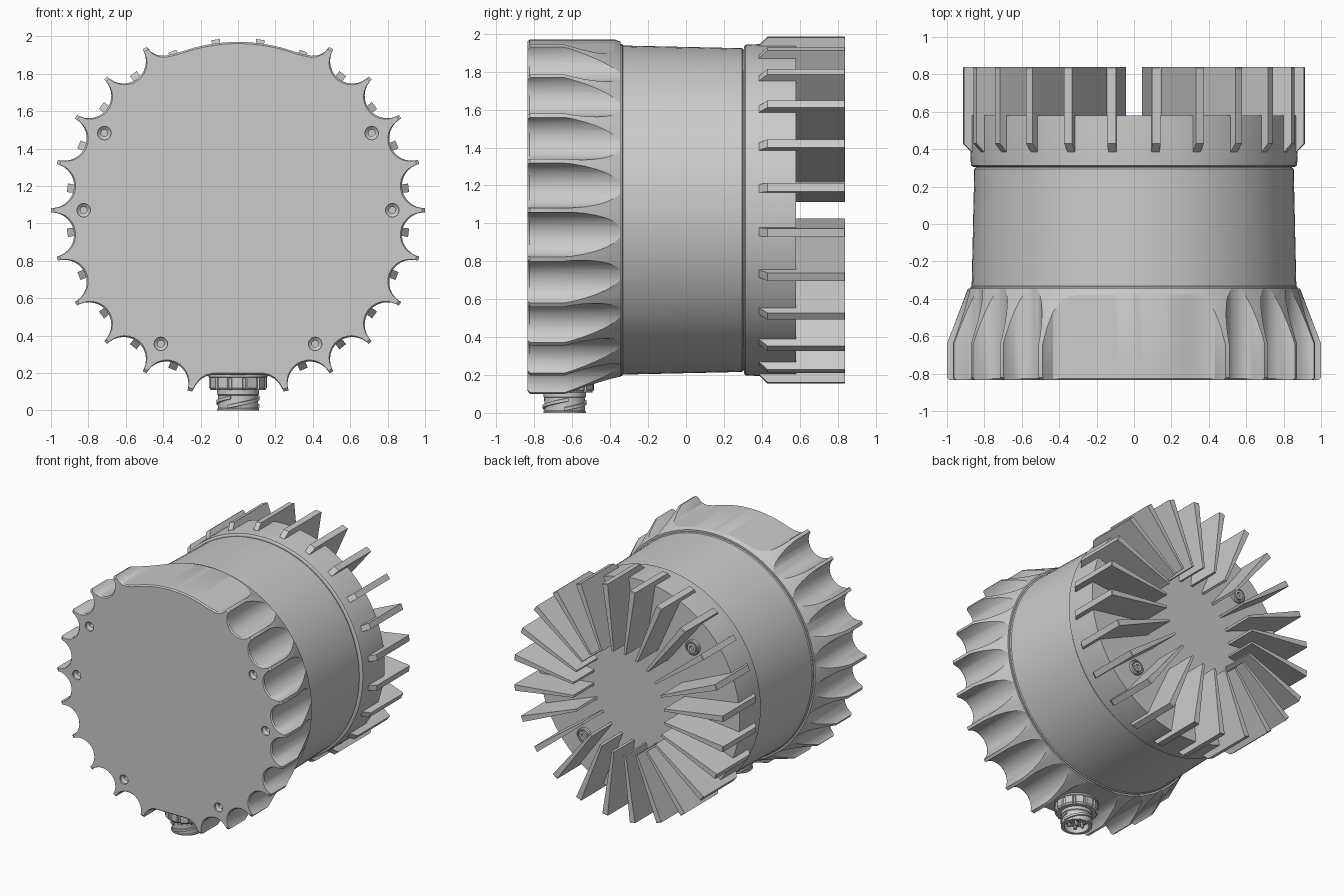
import bpy, bmesh, math
from math import cos, sin, radians, pi
from mathutils import Matrix, Vector

if "Cube" in bpy.data.objects:
    bpy.data.objects.remove(bpy.data.objects["Cube"])

ZC = 1.07                                              # height of the main axis
AXIS_Y = Matrix.Translation((0, 0, ZC)) @ Matrix.Rotation(-pi / 2, 4, 'X')


def finish(name, bm, angle=30):
    bmesh.ops.recalc_face_normals(bm, faces=bm.faces)
    me = bpy.data.meshes.new(name)
    bm.to_mesh(me)
    bm.free()
    ob = bpy.data.objects.new(name, me)
    bpy.context.collection.objects.link(ob)
    smooth(ob, angle)
    return ob


def smooth(ob, angle=30):
    bpy.ops.object.select_all(action='DESELECT')
    ob.select_set(True)
    bpy.context.view_layer.objects.active = ob
    bpy.ops.object.shade_smooth_by_angle(angle=radians(angle))


def loft(bm, rings):
    """Skin equal-sized rings of points and cap both ends."""
    rows = [[bm.verts.new(p) for p in ring] for ring in rings]
    n = len(rows[0])
    for a, b in zip(rows, rows[1:]):
        for i in range(n):
            j = (i + 1) % n
            bm.faces.new((a[i], a[j], b[j], b[i]))
    bm.faces.new(rows[0])
    bm.faces.new(rows[-1])


def lathe(bm, profile, segs, mat):
    """Revolve (radius, height) points around the local z of mat."""
    loft(bm, [[mat @ Vector((r * cos(2 * pi * i / segs), r * sin(2 * pi * i / segs), h))
               for i in range(segs)] for r, h in profile])


def turned(name, profile, segs=96, mat=AXIS_Y):
    bm = bmesh.new()
    lathe(bm, profile, segs, mat)
    return finish(name, bm)


def boolean(ob, cutter, op):
    m = ob.modifiers.new(op.lower(), 'BOOLEAN')
    m.operation, m.solver, m.object = op, 'EXACT', cutter
    bpy.ops.object.select_all(action='DESELECT')
    ob.select_set(True)
    bpy.context.view_layer.objects.active = ob
    bpy.ops.object.modifier_apply(modifier=m.name)
    bpy.data.objects.remove(cutter)


# Front bezel outline: scallops every 15 degrees, smooth arc on top, flat below
def scallop(deg, c=1.005, rho=0.12, steps=14):
    a = radians(deg)
    pts = []
    for k in range(steps + 1):
        t = -pi / 2 + pi * k / steps
        u, v = c - rho * cos(t), rho * sin(t)
        pts.append((u * cos(a) - v * sin(a), u * sin(a) + v * cos(a)))
    return pts


def polar(pairs):
    return [(r * cos(radians(d)), r * sin(radians(d))) for d, r in pairs]


lip = [(60.6, 1.012), (61.3, 0.965), (62.5, 0.935), (64.5, 0.915), (67.5, 0.904)]
top_arc = lip + [(d, 0.9) for d in range(71, 110, 2)] + [(180 - d, r) for d, r in lip[::-1]]
half = [(255.7, 1.012), (256.4, 0.96), (257.6, 0.925), (259, 0.905), (261, 0.891)]
bottom_flat = half + [(540 - d, r) for d, r in half[::-1]]

outline = []
for i in range(9):
    outline += scallop(-67.5 + 15 * i)
outline += polar(top_arc)
for i in range(9):
    outline += scallop(127.5 + 15 * i)
outline += polar(bottom_flat)

bm = bmesh.new()
loft(bm, [[(x * s, y, ZC + z * s) for x, z in outline]
          for s, y in ((0.99, -0.835), (1, -0.825), (1, -0.345))])
bezel = finish("front_bezel", bm)
cone = turned("bezel_cone", [(0.985, -0.9), (0.985, -0.835), (1, -0.822), (1, -0.64),
                             (0.888, -0.345), (0.888, -0.3)], 144)
boolean(bezel, cone, 'INTERSECT')

# Countersunk screw holes in the front face
bm = bmesh.new()
for deg in (0, 30, 150, 180, 240, 300):
    p = Vector((0.825 * cos(radians(deg)), 0, 0.825 * sin(radians(deg))))
    lathe(bm, [(0.036, -0.9), (0.036, -0.82), (0.018, -0.805), (0.018, -0.77)], 24,
          Matrix.Translation(p) @ AXIS_Y)
boolean(bezel, finish("hole_cutter", bm), 'DIFFERENCE')
smooth(bezel)

# Drum body and rear heat sink base
turned("drum_body", [(0.875, -0.36), (0.875, -0.337), (0.868, -0.332), (0.854, 0.295),
                     (0.846, 0.302), (0.846, 0.33)])
turned("heat_sink_base", [(0.86, 0.306), (0.872, 0.313), (0.876, 0.4), (0.876, 0.58)])

# Radial cooling fins, thinner towards the centre
bm = bmesh.new()
side = [(0.4, 0.56), (0.4, 0.84), (0.915, 0.84), (0.92, 0.835),
        (0.92, 0.43), (0.876, 0.385), (0.84, 0.385), (0.84, 0.56)]
for i in range(24):
    a = radians(7.5 + 15 * i)
    rings = []
    for s in (-1, 1):
        ring = []
        for r, y in side:
            h = s * (0.009 + 0.014 * (r - 0.4) / 0.52)
            ring.append((r * cos(a) - h * sin(a), y, ZC + r * sin(a) + h * cos(a)))
        rings.append(ring)
    loft(bm, rings)
finish("cooling_fins", bm, 15)

# Rear screws sitting between fins
for i, deg in enumerate((135, -45)):
    p = Vector((0.67 * cos(radians(deg)), 0, 0.67 * sin(radians(deg))))
    turned(f"rear_screw_{i + 1}", [(0.058, 0.57), (0.058, 0.60), (0.052, 0.606), (0.044, 0.606),
                                   (0.044, 0.592), (0.036, 0.592), (0.036, 0.608),
                                   (0.018, 0.608), (0.018, 0.59)], 24,
           Matrix.Translation(p) @ AXIS_Y)

# Cable connector underneath: flange, nut, socket, thread and pins
PLUG = Matrix.Translation((0, -0.64, 0))
turned("connector_flange", [(0.158, 0.23), (0.158, 0.178), (0.14, 0.172), (0.14, 0.15)], 48, PLUG)
bm = bmesh.new()
nut = []
for i in range(12):
    for d, r in ((-12, 0.156), (9, 0.156), (11, 0.146), (16, 0.146)):
        t = radians(30 * i + d)
        nut.append((r * cos(t), r * sin(t)))
loft(bm, [[(x * s, y * s - 0.64, z) for x, y in nut]
          for s, z in ((1, 0.175), (1, 0.12), (0.94, 0.108))])
finish("connector_nut", bm)
turned("connector_socket", [(0.112, 0.15), (0.112, 0.085), (0.106, 0.08), (0.106, 0.012),
                            (0.112, 0.008), (0.112, 0), (0.088, 0), (0.088, 0.05)], 48, PLUG)

bm = bmesh.new()
for start in range(3):
    rings = []
    for k in range(21):
        t = radians(120 * start + 6.5 * k)
        z = 0.02 + 0.05 * k / 20
        rings.append([(r * cos(t), r * sin(t) - 0.64, z + dz)
                      for r, dz in ((0.1, -0.011), (0.116, -0.008), (0.116, 0.008), (0.1, 0.011))])
    loft(bm, rings)
finish("connector_thread", bm)

bm = bmesh.new()
spots = [(0, 0)] + [(0.055 * cos(k * pi / 3), 0.055 * sin(k * pi / 3)) for k in range(6)]
for x, y in spots:
    lathe(bm, [(0.013, 0.06), (0.013, 0.018), (0.008, 0.012)], 12,
          Matrix.Translation((x, y - 0.64, 0)))
finish("connector_pins", bm)
